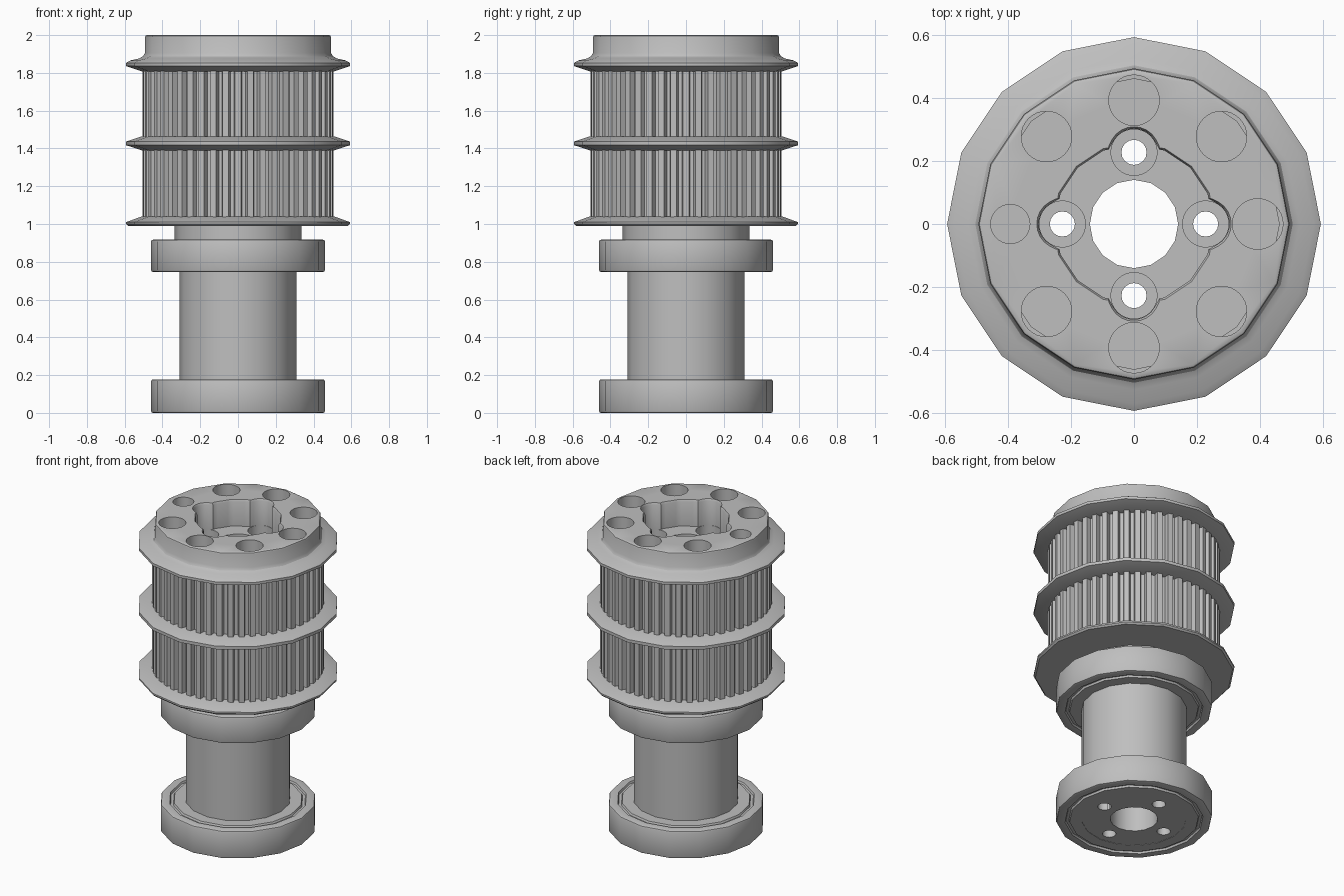
import bpy
import bmesh
from math import sin, cos, pi, radians, sqrt

if "Cube" in bpy.data.objects:
    bpy.data.objects.remove(bpy.data.objects["Cube"])

SIDES = 16
BORE = 0.14
SCREW_RADIUS, SCREW_CIRCLE = 0.04, 0.227

metal = bpy.data.materials.new("grey metal")
metal.use_nodes = True
GREY = (0.52, 0.52, 0.52, 1)
metal.diffuse_color = GREY
metal.node_tree.nodes["Principled BSDF"].inputs["Base Color"].default_value = GREY


def circle(r, n=SIDES, at=(0, 0)):
    return [(at[0] + r * cos(2 * pi * i / n), at[1] + r * sin(2 * pi * i / n))
            for i in range(n)]


def polar(r, deg):
    return (r * cos(radians(deg)), r * sin(radians(deg)))


def bridge(bm, a, b):
    for i in range(len(a)):
        j = (i + 1) % len(a)
        bm.faces.new((a[i], a[j], b[j], b[i]))


def skin(bm, sections):
    """Skin a stack of (outline, height) and return its first and last rings."""
    rings = [[bm.verts.new((x, y, z)) for x, y in outline] for outline, z in sections]
    for a, b in zip(rings, rings[1:]):
        bridge(bm, a, b)
    return rings[0], rings[-1]


def fill(bm, rings):
    """Flat face bounded by the first ring, with the other rings as holes."""
    edges = [bm.edges.get((r[i - 1], r[i])) for r in rings for i in range(len(r))]
    bmesh.ops.triangle_fill(bm, use_beauty=True, edges=edges, normal=(0, 0, 1))


def finish(bm, name):
    bmesh.ops.recalc_face_normals(bm, faces=bm.faces)
    mesh = bpy.data.meshes.new(name)
    bm.to_mesh(mesh)
    bm.free()
    mesh.materials.append(metal)
    obj = bpy.data.objects.new(name, mesh)
    bpy.context.collection.objects.link(obj)
    return obj


def lathe(name, profile, inner=BORE):
    """Ring turned from an outer (radius, z) profile with a straight bore."""
    bm = bmesh.new()
    profile = [(inner, profile[0][1])] + profile + [(inner, profile[-1][1])]
    first, last = skin(bm, [(circle(r), z) for r, z in profile])
    bridge(bm, last, first)
    return finish(bm, name)


# Shaft with the neck under the pulley, drilled for four screws
shaft = lathe("shaft", [(0.31, 0.002), (0.31, 0.8), (0.335, 0.8), (0.335, 1.0)])
bpy.context.view_layer.objects.active = shaft
for angle in range(0, 360, 90):
    bm = bmesh.new()
    hole = circle(SCREW_RADIUS, SIDES, polar(SCREW_CIRCLE, angle))
    for end in skin(bm, [(hole, -0.1), (hole, 1.1)]):
        bm.faces.new(end)
    drill = finish(bm, "drill")
    mod = shaft.modifiers.new("screw hole", "BOOLEAN")
    mod.operation = "DIFFERENCE"
    mod.solver = "EXACT"
    mod.object = drill
    bpy.ops.object.modifier_apply(modifier=mod.name)
    bpy.data.objects.remove(drill)


# Bearings with a shield groove on both faces
def bearing(name, z, height):
    half = [(0.38, 0), (0.385, 0.012), (0.402, 0.012), (0.407, 0),
            (0.45, 0), (0.457, 0.003), (0.46, 0.01)]
    profile = [(r, z + h) for r, h in half]
    profile += [(r, z + height - h) for r, h in reversed(half)]
    lathe(name, profile, 0.308)


bearing("lower_bearing", 0, 0.178)
bearing("upper_bearing", 0.746, 0.171)

# Toothed drum: trapezoid teeth around one outline
TEETH = 48
ROOT, TIP = 0.475, 0.506
outline = []
for t in range(TEETH):
    for part, r in ((-0.35, ROOT), (-0.24, TIP), (0.24, TIP), (0.35, ROOT)):
        a = 2 * pi * (t + part) / TEETH
        outline.append((r * cos(a), r * sin(a)))
bm = bmesh.new()
skin(bm, [(outline, 1.0), (outline, 1.82)])
finish(bm, "toothed_drum")

# Belt flanges
lathe("lower_flange", [(0.582, 0.99), (0.592, 1.0), (0.592, 1.01), (0.51, 1.04)], 0.3)
lathe("middle_flange", [(0.51, 1.39), (0.592, 1.417), (0.592, 1.437), (0.51, 1.464)], 0.471)


# Central recess outline: a round pocket with four screw lobes
def recess_outline(grow, pocket=0.252, lobe=0.075, n=96):
    points = []
    for i in range(n):
        a = 2 * pi * i / n
        facet = 2 * pi / SIDES
        r = (pocket + grow) * cos(facet / 2) / cos(a % facet - facet / 2)
        off = (a + pi / 4) % (pi / 2) - pi / 4
        inside = (lobe + grow) ** 2 - (SCREW_CIRCLE * sin(off)) ** 2
        if inside > 0:
            r = max(r, SCREW_CIRCLE * cos(off) + sqrt(inside))
        points.append((r * cos(a), r * sin(a)))
    return points


# Top cap: flange and hub skin, pierced top face, stepped pocket
TOP, FLOOR, SEAT, BASE = 2.0, 1.83, 1.77, 1.0
bm = bmesh.new()
hub = [(0.46, 1.808), (0.51, 1.808), (0.592, 1.836), (0.592, 1.853), (0.57, 1.866),
       (0.525, 1.876), (0.503, 1.888), (0.493, 1.905), (0.493, 1.988),
       (0.49, 1.996), (0.482, TOP)]
top_rings = [skin(bm, [(circle(r), z) for r, z in hub])[1]]

rim, pocket_floor = skin(bm, [(recess_outline(0.006), TOP), (recess_outline(0), 1.988),
                              (recess_outline(0), FLOOR)])
top_rings.append(rim)

# Ring of blind holes, one of them smaller
for angle in range(0, 360, 45):
    hole = circle(0.062 if angle == 180 else 0.08, 32, polar(0.392, angle))
    mouth, bottom = skin(bm, [(hole, TOP), (hole, 1.8)])
    bm.faces.new(bottom)
    top_rings.append(mouth)
fill(bm, top_rings)

# Pocket floor with the bore and the counterbored screw holes
floor_rings = [pocket_floor, skin(bm, [(circle(BORE), FLOOR), (circle(BORE), BASE)])[0]]
for angle in range(0, 360, 90):
    centre = polar(SCREW_CIRCLE, angle)
    counterbore = circle(0.073, 32, centre)
    screw = circle(SCREW_RADIUS, SIDES, centre)
    mouth, seat = skin(bm, [(counterbore, FLOOR), (counterbore, SEAT)])
    floor_rings.append(mouth)
    fill(bm, [seat, skin(bm, [(screw, SEAT), (screw, BASE)])[0]])
fill(bm, floor_rings)
cap = finish(bm, "top_cap")

# Smooth curved walls, sharp edges
for obj in bpy.data.objects:
    obj.select_set(obj.type == "MESH" and metal.name in obj.data.materials)
bpy.context.view_layer.objects.active = cap
bpy.ops.object.shade_smooth_by_angle(angle=radians(30))
